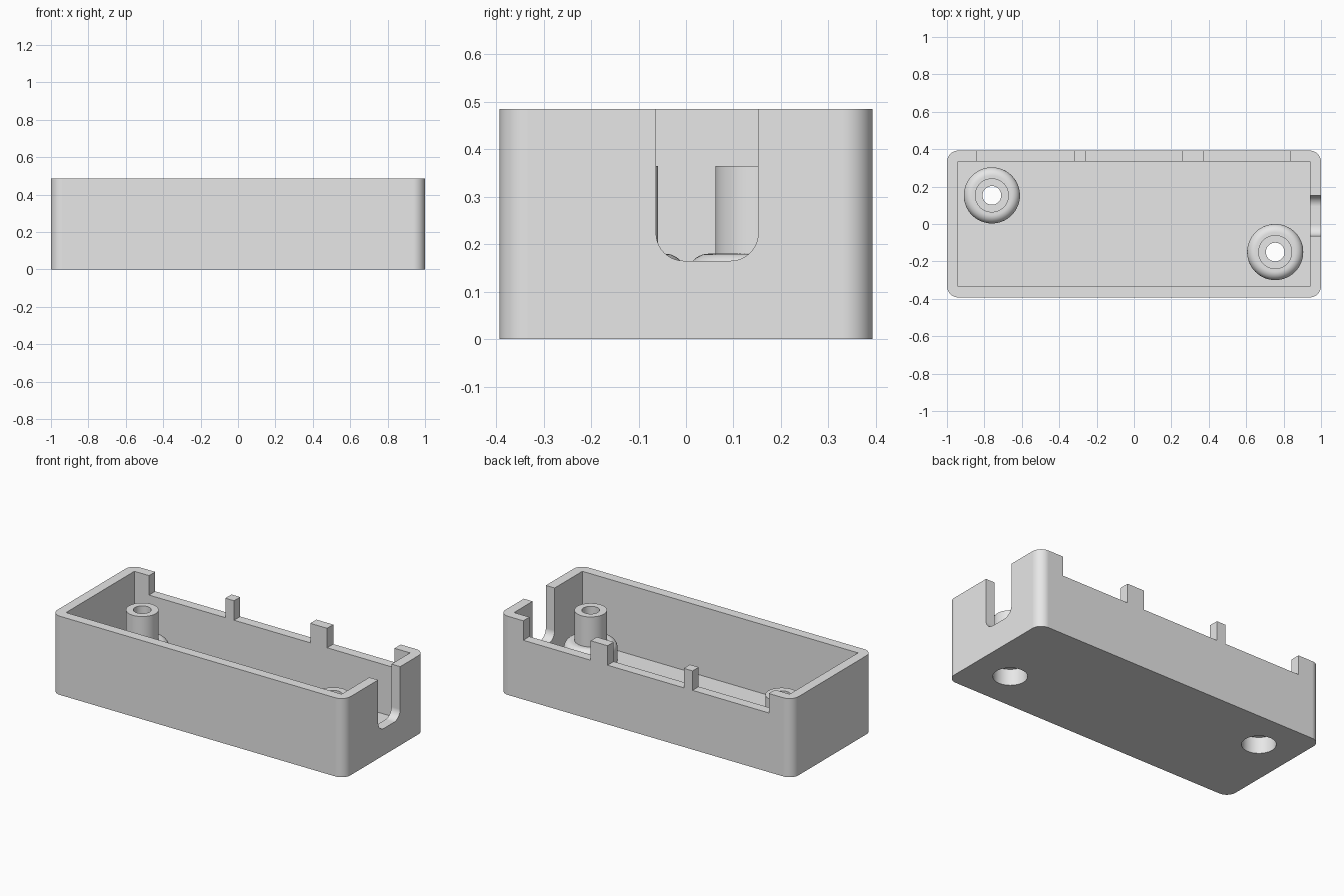
import bpy
import bmesh
from math import cos, sin, pi

HX, HY, H = 1.0, 0.393, 0.485      # outer half sizes and height
IX, IY, FLOOR = 0.94, 0.333, 0.06  # inner half sizes and floor thickness
RIM = 0.365                        # level of the lowered back edge and post tops
BORE = 0.095                       # screw head recess radius
BOSSES = [(-0.76, 0.153), (0.755, -0.15)]
SEG = 64

if "Cube" in bpy.data.objects:
    bpy.data.objects.remove(bpy.data.objects["Cube"])

grey = bpy.data.materials.new("light_grey_plastic")
grey.use_nodes = True
colour = (0.8, 0.8, 0.8, 1)
grey.diffuse_color = colour
grey.node_tree.nodes["Principled BSDF"].inputs["Base Color"].default_value = colour


def make(name, bm):
    bmesh.ops.recalc_face_normals(bm, faces=bm.faces)
    mesh = bpy.data.meshes.new(name)
    bm.to_mesh(mesh)
    bm.free()
    mesh.materials.append(grey)
    obj = bpy.data.objects.new(name, mesh)
    bpy.context.scene.collection.objects.link(obj)
    return obj


def arc(cx, cy, r, start, end, steps=10):
    angles = [start + (end - start) * i / steps for i in range(steps + 1)]
    return [(cx + r * cos(a), cy + r * sin(a)) for a in angles]


def prism(name, points, vector):
    """Extrude a closed outline of 3D points along a vector."""
    bm = bmesh.new()
    face = bm.faces.new([bm.verts.new(p) for p in points])
    out = bmesh.ops.extrude_face_region(bm, geom=[face], use_keep_orig=True)
    verts = [v for v in out["geom"] if isinstance(v, bmesh.types.BMVert)]
    bmesh.ops.translate(bm, verts=verts, vec=vector)
    return make(name, bm)


def block(name, x0, x1, y0, y1, z0, z1):
    return prism(name, [(x0, y0, z0), (x1, y0, z0), (x1, y1, z0), (x0, y1, z0)],
                 (0, 0, z1 - z0))


def lathe(name, profile, x, y):
    """Revolve a closed (radius, height) outline around an upright axis."""
    bm = bmesh.new()
    rings = []
    for i in range(SEG):
        a = 2 * pi * i / SEG
        rings.append([bm.verts.new((x + r * cos(a), y + r * sin(a), z)) for r, z in profile])
    n = len(profile)
    for i in range(SEG):
        a, b = rings[i], rings[(i + 1) % SEG]
        for j in range(n):
            k = (j + 1) % n
            bm.faces.new((a[j], b[j], b[k], a[k]))
    return make(name, bm)


def cut(target, cutter):
    mod = target.modifiers.new("cut", "BOOLEAN")
    mod.operation = "DIFFERENCE"
    mod.solver = "EXACT"
    mod.object = cutter
    bpy.context.view_layer.objects.active = target
    bpy.ops.object.modifier_apply(modifier=mod.name)
    bpy.data.objects.remove(cutter)


# Outer shell with rounded upright corners
R = 0.062
corners = [(1, 1), (-1, 1), (-1, -1), (1, -1)]
outline = []
for i, (sx, sy) in enumerate(corners):
    outline += arc(sx * (HX - R), sy * (HY - R), R, i * pi / 2, (i + 1) * pi / 2)
case = prism("case", [(x, y, 0) for x, y in outline], (0, 0, H))

# Square-cornered cavity
cut(case, block("cavity", -IX, IX, -IY, IY, FLOOR, H + 0.1))

# Three lowered stretches of the back wall, leaving two tabs between them
for x0, x1 in [(-0.84, -0.32), (-0.26, 0.26), (0.375, 0.835)]:
    cut(case, block("back_notch", x0, x1, IY - 0.03, HY + 0.1, RIM, H + 0.1))

# Round-bottomed cable slot in the end wall
y0, y1, z0, r = -0.063, 0.152, 0.165, 0.058
slot = [(y1, H + 0.1), (y0, H + 0.1)]
slot += arc(y0 + r, z0 + r, r, pi, 1.5 * pi) + arc(y1 - r, z0 + r, r, 1.5 * pi, 2 * pi)
cut(case, prism("cable_slot", [(IX - 0.03, y, z) for y, z in slot], (0.2, 0, 0)))

# Screw posts on rounded bases, with recesses through the floor
base_r, base_top, fillet = 0.15, 0.18, 0.045
boss = [(BORE, FLOOR), (base_r, FLOOR)]
boss += arc(base_r - fillet, base_top - fillet, fillet, 0, pi / 2)
boss += [(0.091, base_top), (0.091, RIM), (0.05, RIM), (0.05, 0.1), (BORE, 0.1)]
parts = [case]
for i, (x, y) in enumerate(BOSSES):
    circle = [(x + BORE * cos(2 * pi * k / SEG), y + BORE * sin(2 * pi * k / SEG), -0.1)
              for k in range(SEG)]
    cut(case, prism("screw_recess", circle, (0, 0, 0.3)))
    parts.append(lathe(("left_post", "right_post")[1 - i], boss, x, y))

# Smooth rounds with crisp edges and flat walls
bpy.ops.object.select_all(action="DESELECT")
for obj in parts:
    obj.select_set(True)
bpy.context.view_layer.objects.active = case
bpy.ops.object.shade_smooth_by_angle(angle=pi / 6)
for obj in parts:
    mod = obj.modifiers.new("flat_walls", "WEIGHTED_NORMAL")
    mod.keep_sharp = True
